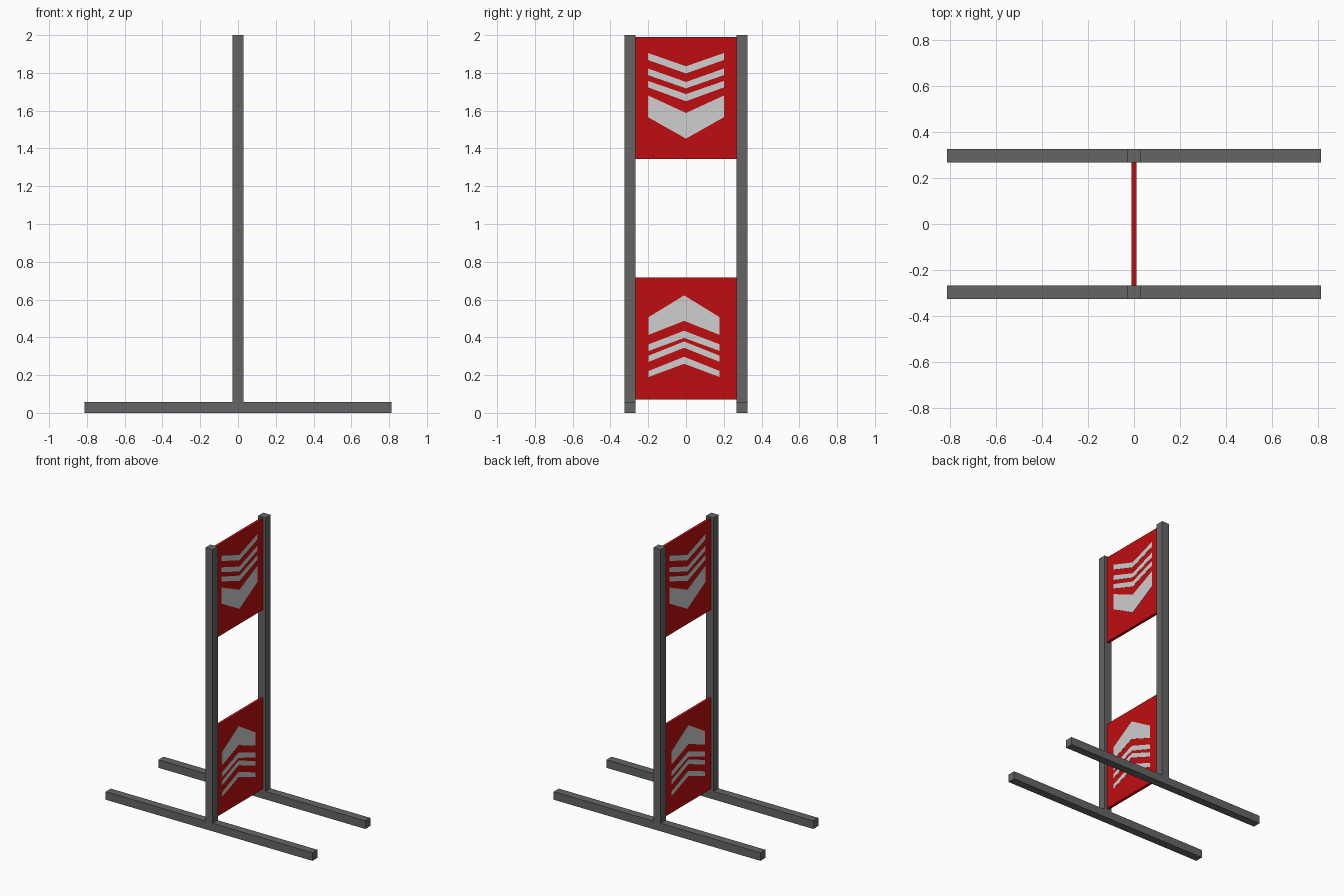
import bpy, bmesh

if "Cube" in bpy.data.objects:
    bpy.data.objects.remove(bpy.data.objects["Cube"])


def material(name, rgb):
    m = bpy.data.materials.new(name)
    m.diffuse_color = (*rgb, 1)
    m.use_nodes = True
    m.node_tree.nodes["Principled BSDF"].inputs["Base Color"].default_value = m.diffuse_color
    return m


GREY = material("frame grey", (0.13, 0.13, 0.13))
RED = material("panel red", (0.52, 0.004, 0.005))
WHITE = material("arrow white", (0.62, 0.62, 0.62))


def make_object(name, bm, mat):
    bmesh.ops.recalc_face_normals(bm, faces=bm.faces)
    mesh = bpy.data.meshes.new(name)
    bm.to_mesh(mesh)
    bm.free()
    mesh.materials.append(mat)
    obj = bpy.data.objects.new(name, mesh)
    bpy.context.collection.objects.link(obj)
    return obj


def box(name, lo, hi, mat):
    bm = bmesh.new()
    bmesh.ops.create_cube(bm, size=1)
    for v in bm.verts:
        v.co = [(a + b) / 2 + c * (b - a) for a, b, c in zip(lo, hi, v.co)]
    return make_object(name, bm, mat)


def chevrons(name, rows, y0, y1, side):
    """Thin plates; each row is (end top, end bottom, middle top, middle bottom)."""
    ym = (y0 + y1) / 2
    bm = bmesh.new()
    for et, eb, mt, mb in rows:
        # left and right halves share the middle edge
        outline = [(y0, eb), (ym, mb), (y1, eb), (y1, et), (ym, mt), (y0, et)]
        x = side * (PANEL_X - 0.001)
        face = bm.faces.new([bm.verts.new((x, y, z)) for y, z in outline])
        ext = bmesh.ops.extrude_face_region(bm, geom=[face])
        for v in ext["geom"]:
            if isinstance(v, bmesh.types.BMVert):
                v.co.x += side * 0.0025
    make_object(name, bm, WHITE)


PANEL_X = 0.01

# Feet and posts on both sides
for label, s in (("front", -1), ("back", 1)):
    ya, yb = sorted((s * 0.268, s * 0.325))
    box(label + "_foot", (-0.8125, ya, 0), (0.8125, yb, 0.057), GREY)
    box(label + "_post", (-0.029, ya, 0.057), (0.029, yb, 2.0), GREY)

# Red sign panels between the posts
box("upper_panel", (-PANEL_X, -0.268, 1.343), (PANEL_X, 0.268, 1.99), RED)
box("lower_panel", (-PANEL_X, -0.268, 0.07), (PANEL_X, 0.268, 0.716), RED)

# Arrow stripes on both faces of each panel
upper = [(1.905, 1.868, 1.835, 1.797), (1.823, 1.788, 1.752, 1.718),
         (1.757, 1.723, 1.688, 1.65), (1.68, 1.565, 1.588, 1.452)]
lower = [(0.507, 0.413, 0.622, 0.487), (0.363, 0.328, 0.435, 0.397),
         (0.303, 0.27, 0.378, 0.345), (0.222, 0.19, 0.297, 0.26)]
for label, s in (("right", 1), ("left", -1)):
    chevrons("upper_arrows_" + label, upper, -0.2, 0.2, s)
    chevrons("lower_arrows_" + label, lower, -0.198, 0.178, s)
